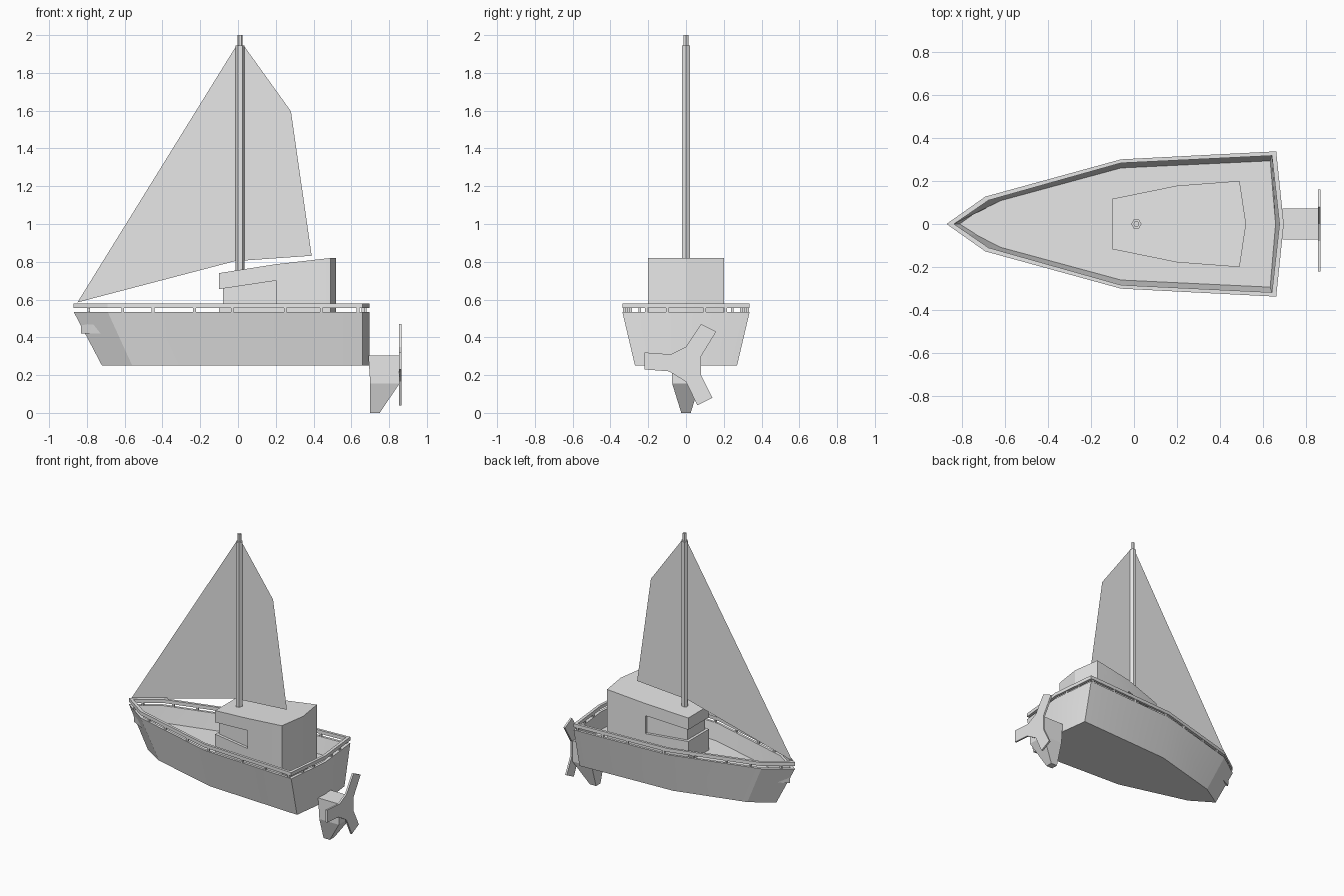
import bpy, bmesh, math
from mathutils import Vector

cube = bpy.data.objects.get("Cube")
if cube:
    bpy.data.objects.remove(cube, do_unlink=True)

COLOR = (0.8, 0.8, 0.8, 1)
grey = bpy.data.materials.new("light_grey")
grey.use_nodes = True
grey.diffuse_color = COLOR
grey.node_tree.nodes["Principled BSDF"].inputs["Base Color"].default_value = COLOR


def finish(name, bm, smooth=False):
    """Turn a bmesh into a named object."""
    if len(bm.faces) > 1:
        bmesh.ops.recalc_face_normals(bm, faces=bm.faces)
    mesh = bpy.data.meshes.new(name)
    bm.to_mesh(mesh)
    bm.free()
    mesh.materials.append(grey)
    ob = bpy.data.objects.new(name, mesh)
    bpy.context.collection.objects.link(ob)
    if smooth:
        bpy.ops.object.select_all(action='DESELECT')
        ob.select_set(True)
        bpy.context.view_layer.objects.active = ob
        bpy.ops.object.shade_smooth_by_angle(angle=math.radians(15))
    return ob


def mirrored(half):
    """Close a half outline across the centre line."""
    return half + [(x, -y) for x, y in reversed(half) if y > 0]


def at_height(points, z):
    return [(x, y, z) for x, y in points]


def loft(rings, closed=False, caps=True):
    """Bridge rings of equal length; cap the ends or join last to first."""
    bm = bmesh.new()
    loops = [[bm.verts.new(p) for p in ring] for ring in rings]
    n = len(loops[0])
    pairs = list(zip(loops, loops[1:]))
    if closed:
        pairs.append((loops[-1], loops[0]))
    for a, b in pairs:
        for i in range(n):
            j = (i + 1) % n
            bm.faces.new((a[i], a[j], b[j], b[i]))
    if caps and not closed:
        bm.faces.new(loops[0])
        bm.faces.new(loops[-1])
    return bm


def box(bm, center, size):
    verts = bmesh.ops.create_cube(bm, size=1)["verts"]
    bmesh.ops.scale(bm, vec=size, verts=verts)
    bmesh.ops.translate(bm, vec=center, verts=verts)


# Hull outlines
outer = [(-0.87, 0), (-0.69, 0.127), (-0.06, 0.30), (0.66, 0.337), (0.695, 0)]
inner = [(-0.835, 0), (-0.675, 0.11), (-0.06, 0.283), (0.64, 0.317), (0.675, 0)]
keel = [(-0.72, 0), (-0.56, 0.10), (-0.06, 0.235), (0.66, 0.27), (0.695, 0)]
floor = [(-0.83, 0), (-0.62, 0.108), (-0.06, 0.26), (0.632, 0.293), (0.657, 0)]

# Hull with sunken deck
DECK = 0.42
finish("hull", loft([
    at_height(mirrored(keel), 0.25),
    at_height(mirrored(outer), 0.535),
    at_height(mirrored(inner), 0.535),
    at_height(mirrored(floor), DECK)]), smooth=True)

# Rail ring around the gunwale
finish("rail", loft([
    at_height(mirrored(outer), 0.555),
    at_height(mirrored(outer), 0.58),
    at_height(mirrored(inner), 0.58),
    at_height(mirrored(inner), 0.555)], closed=True), smooth=True)

# Small posts carrying the rail
mid = [((a[0] + b[0]) / 2, (a[1] + b[1]) / 2) for a, b in zip(outer, inner)]


def side_y(x):
    for (x0, y0), (x1, y1) in zip(mid, mid[1:]):
        if x0 <= x <= x1:
            return y0 + (y1 - y0) * (x - x0) / (x1 - x0)


bm = bmesh.new()
POST = (0.014, 0.014, 0.022)
for x in (-0.79, -0.61, -0.45, -0.23, -0.03, 0.25, 0.44, 0.635):
    for s in (1, -1):
        box(bm, (x, s * side_y(x), 0.545), POST)
for y in (0.1, 0.21):
    for s in (1, -1):
        box(bm, (0.683 - 0.1 * y, s * y, 0.545), POST)
finish("rail_posts", bm)

# Cabin with a rising roof
plan = [(-0.1, 0.117), (0.2, 0.178), (0.49, 0.2), (0.52, 0)]
roof_z = {-0.1: 0.74, 0.2: 0.787, 0.49: 0.82, 0.52: 0.82}
walls = mirrored(plan)
bm = loft([at_height(walls, DECK - 0.01),
           [(x, y, roof_z[x]) for x, y in walls]], caps=False)
bm.verts.ensure_lookup_table()
base, top = bm.verts[:len(walls)], bm.verts[len(walls):]
bm.faces.new(base)
last = len(walls) - 1
for i in range(2):
    bm.faces.new((top[i], top[i + 1], top[last - i - 1], top[last - i]))
bm.faces.new((top[2], top[3], top[4]))
cabin = finish("cabin", bm)

# Window band cut around the front of the cabin
band_half = [(0.2, 0.3), (-0.2, 0.3)]
core_half = [(-0.08, 0.1), (0.2, 0.158)]
band = (band_half + [(x, -y) for x, y in reversed(band_half)]
        + [(x, -y) for x, y in reversed(core_half)] + core_half)
cutter = finish("window_cutter", loft([
    at_height(band, 0.57),
    [(x, y, 0.67 + 0.15 * x) for x, y in band]]))
cutter.hide_render = True
mod = cabin.modifiers.new("window_cut", 'BOOLEAN')
mod.operation = 'DIFFERENCE'
mod.solver = 'EXACT'
mod.object = cutter
bpy.ops.object.select_all(action='DESELECT')
cabin.select_set(True)
bpy.context.view_layer.objects.active = cabin
bpy.ops.object.modifier_apply(modifier=mod.name)
bpy.data.objects.remove(cutter, do_unlink=True)
bpy.ops.object.shade_smooth_by_angle(angle=math.radians(15))


# Six-sided mast in two steps
def hexagon(r, z, x=0.011):
    return [(x + r * math.cos(k * math.pi / 3), r * math.sin(k * math.pi / 3), z)
            for k in range(6)]


finish("mast", loft([hexagon(0.024, 0.74), hexagon(0.024, 1.945),
                     hexagon(0.014, 1.945), hexagon(0.014, 2.0)]))

# Flat sails on the centre line
sails = {
    "front_sail": [(-0.85, 0.585), (-0.01, 0.805), (0.01, 0.805), (0.01, 1.945), (-0.008, 1.945)],
    "main_sail": [(0.01, 0.805), (0.39, 0.832), (0.28, 1.597), (0.03, 1.945), (0.01, 1.945)],
}
for name, points in sails.items():
    bm = bmesh.new()
    bm.faces.new([bm.verts.new((x, 0, z)) for x, z in points])
    finish(name, bm)


# Outboard motor with a tapered lower leg
def section(x0, x1, w, z):
    return at_height([(x0, -w), (x1, -w), (x1, w), (x0, w)], z)


finish("motor", loft([section(0.70, 0.75, 0.025, 0.0),
                      section(0.70, 0.855, 0.073, 0.155),
                      section(0.69, 0.855, 0.073, 0.305)]))

# Three-bladed flat propeller
blades = [(0.08, 0.47), (0.16, 0.43), (0.08, 0.30), (0.08, 0.20), (0.14, 0.08),
          (0.06, 0.04), (0.0, 0.165), (-0.09, 0.22), (-0.22, 0.23),
          (-0.22, 0.32), (-0.08, 0.31), (0.0, 0.35)]
finish("propeller", loft([[(x, y, z) for y, z in blades] for x in (0.853, 0.866)]))
